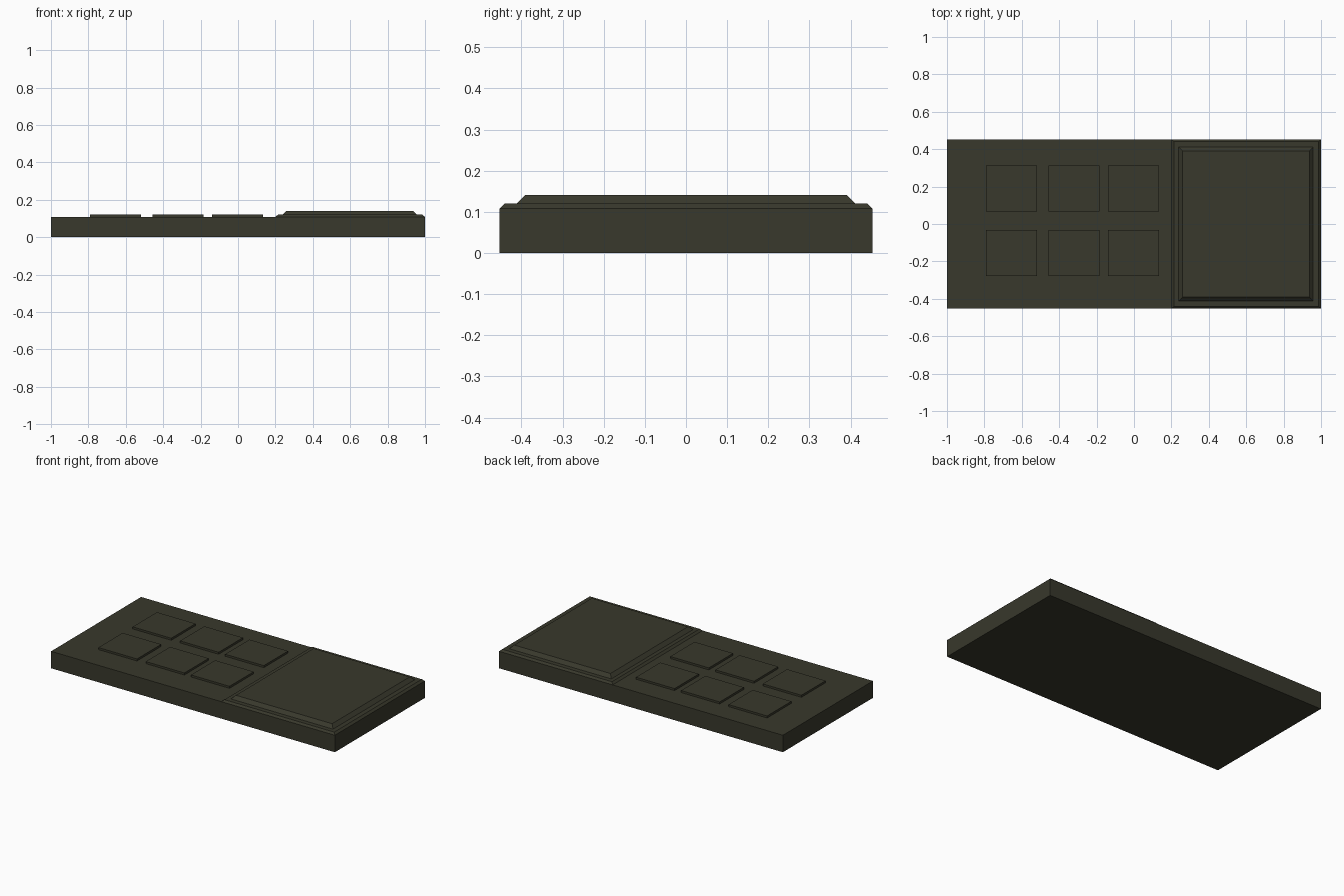
import bpy, bmesh

if "Cube" in bpy.data.objects:
    bpy.data.objects.remove(bpy.data.objects["Cube"])

mat = bpy.data.materials.new("dark_olive")
mat.diffuse_color = (0.04, 0.04, 0.025, 1)
mat.use_nodes = True
mat.node_tree.nodes["Principled BSDF"].inputs["Base Color"].default_value = mat.diffuse_color


def stack(name, rings):
    """Solid lofted through rectangles given as (x0, x1, y0, y1, z)."""
    bm = bmesh.new()
    loops = [[bm.verts.new(p) for p in ((x0, y0, z), (x1, y0, z), (x1, y1, z), (x0, y1, z))]
             for x0, x1, y0, y1, z in rings]
    bm.faces.new(loops[0][::-1])
    bm.faces.new(loops[-1])
    for a, b in zip(loops, loops[1:]):
        for i in range(4):
            j = (i + 1) % 4
            bm.faces.new((a[i], a[j], b[j], b[i]))
    me = bpy.data.meshes.new(name)
    bm.to_mesh(me)
    bm.free()
    me.materials.append(mat)
    ob = bpy.data.objects.new(name, me)
    bpy.context.collection.objects.link(ob)
    return ob


W, TOP = 0.453, 0.108

# Flat base slab
stack("base_slab", [(-1, 1, -W, W, 0), (-1, 1, -W, W, TOP)])

# Stepped, bevelled raised panel on the right
stack("raised_panel", [
    (0.20, 1.0, -W, W, TOP),
    (0.213, 0.987, -0.441, 0.441, 0.12),
    (0.238, 0.958, -0.412, 0.412, 0.12),
    (0.259, 0.937, -0.391, 0.391, 0.141),
])

# Two rows of three square pads
for r, y in enumerate((0.19, -0.155)):
    for c, x in enumerate((-0.654, -0.32, -0.002)):
        rect = (x - 0.136, x + 0.136, y - 0.122, y + 0.122)
        stack(f"pad_{r}_{c}", [(*rect, TOP), (*rect, 0.121)])
